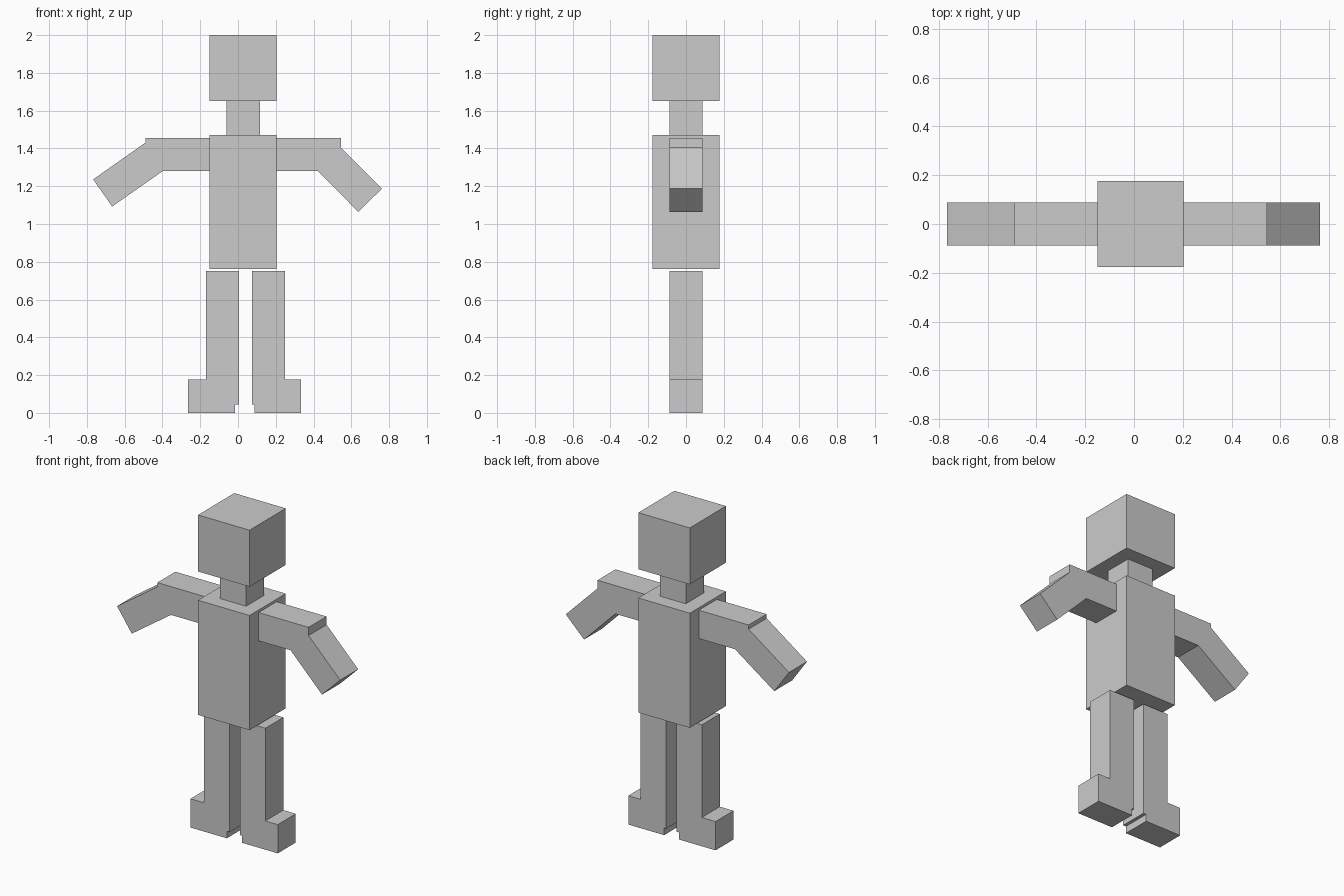
import bpy
import bmesh

if "Cube" in bpy.data.objects:
    bpy.data.objects.remove(bpy.data.objects["Cube"])


def slab(name, profile, half_depth):
    """Extrude an (x, z) outline along y, centred on y = 0."""
    bm = bmesh.new()
    face = bm.faces.new([bm.verts.new((x, -half_depth, z)) for x, z in profile])
    ext = bmesh.ops.extrude_face_region(bm, geom=[face])
    moved = [g for g in ext["geom"] if isinstance(g, bmesh.types.BMVert)]
    bmesh.ops.translate(bm, verts=moved, vec=(0, 2 * half_depth, 0))
    bmesh.ops.recalc_face_normals(bm, faces=bm.faces)
    mesh = bpy.data.meshes.new(name)
    bm.to_mesh(mesh)
    bm.free()
    obj = bpy.data.objects.new(name, mesh)
    bpy.context.collection.objects.link(obj)
    return obj


def box(name, x0, x1, z0, z1, half_depth):
    return slab(name, [(x0, z0), (x1, z0), (x1, z1), (x0, z1)], half_depth)


WIDE, THIN = 0.177, 0.088

# Head, neck and torso
box("head", -0.15, 0.203, 1.65, 2.0, WIDE)
box("neck", -0.06, 0.117, 1.472, 1.65, THIN)
box("torso", -0.15, 0.203, 0.762, 1.472, WIDE)

# Arms: level upper arm with a bent forearm, slightly sunk into the torso
slab("left_arm", [(-0.137, 1.281), (-0.137, 1.456), (-0.491, 1.456), (-0.491, 1.43),
                  (-0.767, 1.236), (-0.666, 1.093), (-0.397, 1.281)], THIN)
slab("right_arm", [(0.19, 1.281), (0.19, 1.456), (0.545, 1.456), (0.545, 1.405),
                   (0.762, 1.187), (0.637, 1.064), (0.422, 1.281)], THIN)

# Legs with outward feet; the inner leg edge overhangs the foot
for name, inner, outer, toe, heel in (("left_leg", 0.005, -0.17, -0.264, -0.015),
                                      ("right_leg", 0.074, 0.249, 0.334, 0.088)):
    slab(name, [(heel, 0), (heel, 0.044), (inner, 0.044), (inner, 0.752),
                (outer, 0.752), (outer, 0.178), (toe, 0.178), (toe, 0)], THIN)
